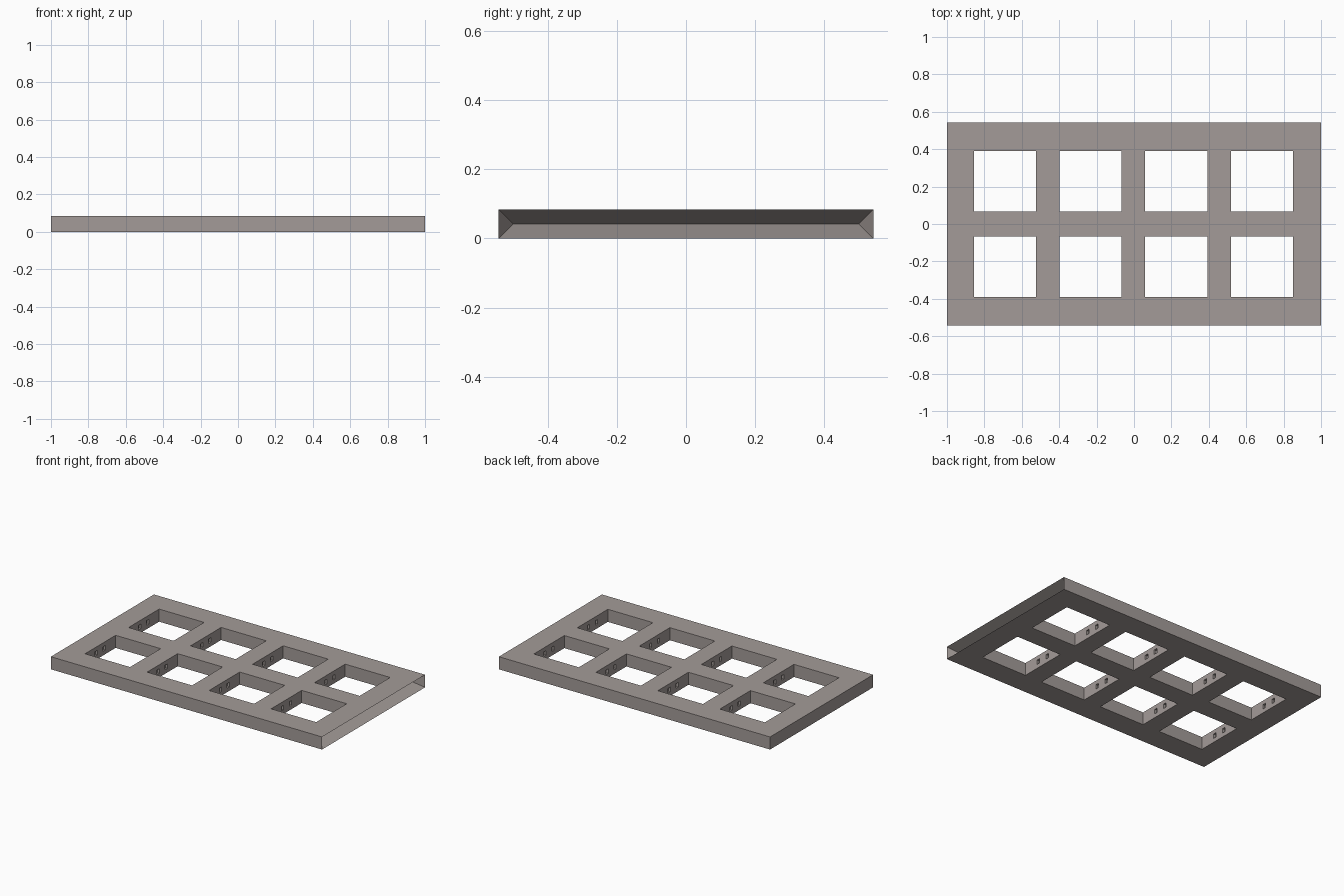
import bpy, bmesh

if "Cube" in bpy.data.objects:
    bpy.data.objects.remove(bpy.data.objects["Cube"])

H = 0.084            # slab thickness
HX, HY = 1.0, 0.543  # half length, half width
GROOVE = 0.12        # depth of the hollow in the right end

mat = bpy.data.materials.new("warm_grey")
mat.diffuse_color = (0.37, 0.33, 0.315, 1)
mat.use_nodes = True
mat.node_tree.nodes["Principled BSDF"].inputs["Base Color"].default_value = mat.diffuse_color


def make_object(name, bm):
    bmesh.ops.recalc_face_normals(bm, faces=bm.faces)
    me = bpy.data.meshes.new(name)
    bm.to_mesh(me)
    bm.free()
    me.materials.append(mat)
    ob = bpy.data.objects.new(name, me)
    bpy.context.scene.collection.objects.link(ob)
    return ob


def add_box(bm, lo, hi):
    vs = bmesh.ops.create_cube(bm, size=1)["verts"]
    for v in vs:
        v.co = [lo[i] if v.co[i] < 0 else hi[i] for i in range(3)]


# slab, with its right end folded inward along a central crease
bm = bmesh.new()
add_box(bm, (-HX, -HY, 0), (HX, HY, H))
bm.faces.ensure_lookup_table()
end = max(bm.faces, key=lambda f: f.calc_center_median().x)
ring = list(end.verts)
bmesh.ops.delete(bm, geom=[end], context='FACES_ONLY')
corner = {(v.co.y > 0, v.co.z > H / 2): v for v in ring}
crease = {s: bm.verts.new((HX - GROOVE, (1 if s else -1) * (HY - H / 2), H / 2))
          for s in (False, True)}
for top in (False, True):
    bm.faces.new((corner[False, top], corner[True, top], crease[True], crease[False]))
for side in (False, True):
    bm.faces.new((corner[side, False], corner[side, True], crease[side]))
slab = make_object("window_slab", bm)

# square openings, and small paired sockets in their left and right walls
openings, sockets = bmesh.new(), bmesh.new()
for i in range(4):
    x0 = -0.855 + i * 0.4575
    x1 = x0 + 0.332
    for y0 in (-0.39, 0.068):
        y1 = y0 + 0.322
        add_box(openings, (x0, y0, -0.1), (x1, y1, H + 0.1))
        for dy in (-0.042, 0.042):
            yc = (y0 + y1) / 2 + dy
            add_box(sockets, (x0 - 0.015, yc - 0.012, 0.027),
                    (x1 + 0.015, yc + 0.012, 0.057))

for name, cutter_mesh in (("opening_cutter", openings), ("socket_cutter", sockets)):
    cutter = make_object(name, cutter_mesh)
    cutter.hide_render = True
    cutter.hide_set(True)
    mod = slab.modifiers.new(name, 'BOOLEAN')
    mod.operation = 'DIFFERENCE'
    mod.solver = 'EXACT'
    mod.object = cutter
